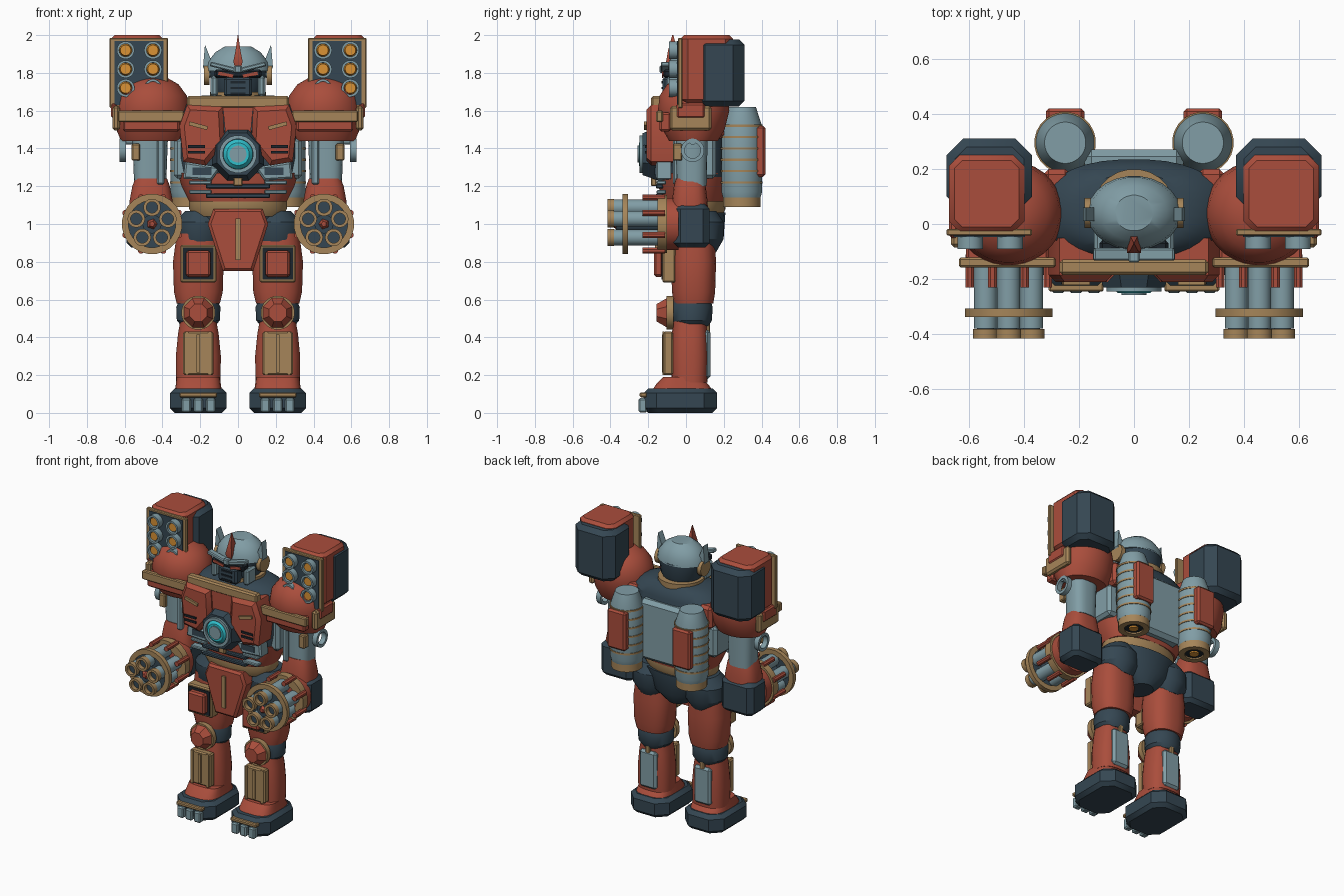
import bpy, bmesh
from math import cos, sin, pi, copysign, radians
from mathutils import Matrix, Vector

if "Cube" in bpy.data.objects:
    bpy.data.objects.remove(bpy.data.objects["Cube"], do_unlink=True)


def paint(name, *rgb):
    mat = bpy.data.materials.new(name)
    mat.use_nodes = True
    mat.diffuse_color = (*rgb, 1)
    mat.node_tree.nodes["Principled BSDF"].inputs["Base Color"].default_value = (*rgb, 1)
    return mat


red = paint("brick_red", .4, .075, .045)
navy = paint("navy_steel", .035, .062, .085)
steel = paint("pale_steel", .22, .34, .38)
brass = paint("dull_brass", .38, .235, .1)
cyan = paint("cyan_glow", .03, .52, .6)
amber = paint("amber_warhead", .7, .29, .035)
black = paint("dark_recess", .012, .018, .025)


def finish(bm, name, mat):
    bmesh.ops.recalc_face_normals(bm, faces=bm.faces[:])
    mesh = bpy.data.meshes.new(name)
    bm.to_mesh(mesh)
    bm.free()
    mesh.materials.append(mat)
    mesh.shade_smooth()
    mesh.set_sharp_from_angle(angle=radians(32))
    obj = bpy.data.objects.new(name, mesh)
    bpy.context.collection.objects.link(obj)
    return obj


def both(obj):
    """Mirror a left part to the right."""
    part = obj.name
    twin = obj.copy()
    twin.data = obj.data.copy()
    twin.data.transform(Matrix.Diagonal((-1, 1, 1, 1)))
    twin.data.flip_normals()
    bpy.context.collection.objects.link(twin)
    obj.name, twin.name = "left_" + part, "right_" + part


def chamfer(bm, edges, amount):
    if amount:
        bmesh.ops.bevel(bm, geom=edges, offset=amount, segments=1, affect='EDGES', clamp_overlap=True)


def box(name, centre, size, mat, bevel=0, corner=0, tilt=0):
    bm = bmesh.new()
    bmesh.ops.create_cube(bm, size=1, matrix=Matrix.Diagonal((*size, 1)))
    upright = [e for e in bm.edges if abs(e.verts[0].co.z - e.verts[1].co.z) > size[2] / 2]
    chamfer(bm, upright, corner)
    chamfer(bm, [e for e in bm.edges if e.calc_face_angle(0) > 1], bevel)
    bm.transform(Matrix.Translation(centre) @ Matrix.Rotation(radians(tilt), 4, 'Y'))
    return finish(bm, name, mat)


def loft(name, centre, sections, mat, axis='Z', steps=24, square=1, closed=False):
    """Join elliptical sections (height, radius, radius) along an axis; Y points forward."""
    bm = bmesh.new()
    rows = []
    for h, ra, rb in sections:
        row = []
        for i in range(steps):
            t = 2 * pi * (i + .5) / steps
            a = ra * copysign(abs(cos(t)) ** square, cos(t))
            b = rb * copysign(abs(sin(t)) ** square, sin(t))
            place = {'Z': (a, b, h), 'Y': (a, -h, b), 'X': (h, a, b)}[axis]
            row.append(bm.verts.new(Vector(place) + Vector(centre)))
        rows.append(row)
    for low, high in zip(rows, rows[1:] + (rows[:1] if closed else [])):
        for i in range(steps):
            j = (i + 1) % steps
            bm.faces.new((low[i], low[j], high[j], high[i]))
    if not closed:
        bm.faces.new(rows[0])
        bm.faces.new(rows[-1])
    return finish(bm, name, mat)


def disc(name, centre, radius, depth, mat, axis='Y', steps=24, end=None):
    tip = radius if end is None else end
    return loft(name, centre, [(-depth / 2, radius, radius), (depth / 2, tip, tip)], mat, axis, steps)


def ring(name, centre, outer, inner, depth, mat, axis='Y'):
    h = depth / 2
    shape = [(-h, outer, outer), (h, outer, outer), (h, inner, inner), (-h, inner, inner)]
    return loft(name, centre, shape, mat, axis, closed=True)


def plate(name, outline, front, depth, mat, bevel=0):
    """Extrude an outline in x and z backwards from its front."""
    bm = bmesh.new()
    face = bm.faces.new([bm.verts.new((x, front, z)) for x, z in outline])
    rest = bmesh.ops.extrude_face_region(bm, geom=[face])["geom"]
    moved = [v for v in rest if isinstance(v, bmesh.types.BMVert)]
    bmesh.ops.translate(bm, verts=moved, vec=(0, depth, 0))
    chamfer(bm, [e for e in bm.edges if all(abs(v.co.y - front) < .001 for v in e.verts)], bevel)
    return finish(bm, name, mat)


# Feet
both(box("foot_sole", (.21, -.03, .065), (.3, .39, .13), navy, bevel=.025, corner=.07))
both(loft("foot_upper", (.21, -.02, 0), [(.12, .125, .16), (.15, .12, .14), (.19, .115, .1)], red, square=.6))
both(box("toe_guard", (.21, -.225, .095), (.2, .04, .025), brass, bevel=.006))
for i in (-1, 0, 1):
    both(box("toe", (.21 + i * .065, -.228, .04), (.05, .045, .075), steel, bevel=.008))

# Shins
both(loft("shin", (.21, .02, 0), [(.16, .118, .095), (.3, .12, .1), (.42, .108, .095), (.52, .09, .085)], red, square=.75))
both(box("calf_panel", (.21, .1, .31), (.13, .06, .26), steel, bevel=.015))
both(box("calf_strut", (.21, .11, .4), (.035, .035, .31), brass, bevel=.006))
both(box("shin_plate", (.21, -.095, .315), (.16, .05, .23), brass, bevel=.008))
both(box("shin_rib", (.21, -.122, .315), (.02, .012, .2), brass))
for x in (.15, .27):
    both(box("shin_edge", (x, -.12, .315), (.018, .01, .23), brass))

# Knees
both(loft("knee_joint", (.21, .03, .53), [(-.07, .09, .09), (-.04, .115, .108), (.03, .118, .112), (.07, .1, .1)], navy))
both(disc("knee_ring", (.21, -.085, .53), .09, .035, brass))
both(disc("knee_cap", (.21, -.125, .53), .088, .06, red, steps=8, end=.05))

# Thighs
both(loft("thigh", (.21, .04, 0), [(.58, .115, .105), (.64, .13, .115), (.8, .135, .12), (.95, .115, .11)], red, square=.8))
both(box("thigh_frame", (.21, -.09, .79), (.19, .07, .2), brass, bevel=.008))
both(box("thigh_recess", (.21, -.126, .79), (.16, .008, .17), black))
both(box("thigh_box", (.21, -.145, .79), (.13, .05, .14), red, bevel=.012))

# Hips and pelvis
both(loft("hip_joint", (.2, .06, .97), [(-.12, .09, .1), (-.05, .14, .14), (.04, .14, .14), (.1, .08, .1)], navy))
loft("pelvis", (0, .06, 0), [(.84, .08, .09), (.92, .2, .14), (1.06, .27, .15)], navy)
plate("hip_shield", [(-.08, .75), (.08, .75), (.16, 1), (.13, 1.08), (-.13, 1.08), (-.16, 1)], -.15, .12, red, bevel=.015)
box("hip_shield_strip", (0, -.155, .92), (.025, .018, .22), brass)
loft("waist_band", (0, .04, 0), [(1.04, .24, .15), (1.08, .26, .17), (1.12, .26, .17)], brass, steps=32)

# Abdomen
loft("abdomen", (0, .04, 0), [(1.12, .26, .17), (1.2, .3, .185), (1.27, .32, .19)], red, steps=32, square=.85)
for z in (1.15, 1.2):
    box("abdomen_slat", (0, -.14, z), (.34, .04, .025), navy, bevel=.006)
    both(box("abdomen_vent", (.2, -.13, z + .02), (.12, .05, .02), steel, bevel=.005))
box("abdomen_clasp", (0, -.17, 1.23), (.05, .03, .06), brass, bevel=.006)

# Torso
loft("torso", (0, .05, 0), [(1.25, .31, .18), (1.35, .33, .185), (1.6, .33, .185), (1.65, .27, .16), (1.68, .19, .13)],
     navy, steps=32, square=.85)
both(box("torso_side", (.29, .06, 1.35), (.1, .2, .22), steel, bevel=.02))
both(box("torso_flank", (.28, .12, 1.53), (.1, .16, .16), red, bevel=.02))

# Chest
both(plate("chest_panel", [(.08, 1.62), (.27, 1.63), (.31, 1.52), (.29, 1.33), (.17, 1.31), (.07, 1.43)], -.21, .16, red, bevel=.025))
plate("chest_centre", [(-.08, 1.62), (.08, 1.62), (.06, 1.4), (-.06, 1.4)], -.18, .1, red)
both(plate("lower_rib", [(.09, 1.3), (.28, 1.33), (.29, 1.24), (.14, 1.23)], -.16, .08, steel, bevel=.01))
both(box("lower_rib_slot", (.19, -.162, 1.28), (.1, .008, .04), navy))
for z in (1.38, 1.41):
    both(box("chest_vent", (.22, -.212, z), (.09, .012, .014), black))
both(box("chest_trim", (.21, -.212, 1.52), (.1, .02, .02), brass, tilt=-15))
box("collar_bar", (0, -.157, 1.645), (.54, .055, .065), brass, bevel=.01)

# Reactor
disc("reactor_housing", (0, -.19, 1.37), .15, .08, navy, steps=8, end=.12)
ring("reactor_ring", (0, -.23, 1.37), .1, .08, .03, steel)
disc("reactor_glow", (0, -.235, 1.37), .088, .03, cyan, end=.06)
disc("reactor_core", (0, -.25, 1.37), .045, .015, steel)

# Head
ring("neck_collar", (0, .05, 1.68), .15, .1, .04, brass, axis='Z')
loft("head_base", (0, .04, 0), [(1.66, .1, .1), (1.72, .14, .13), (1.82, .155, .135)], navy)
loft("helmet", (0, .04, 0), [(1.81, .17, .135), (1.86, .16, .13), (1.91, .12, .1), (1.94, .07, .065)], steel)
box("face_mask", (0, -.085, 1.725), (.15, .08, .11), navy, bevel=.015)
for z in (1.69, 1.72, 1.75):
    box("mouth_slat", (0, -.127, z), (.08, .008, .012), black)
box("visor", (0, -.09, 1.795), (.25, .06, .045), black, bevel=.01)
both(box("eye", (.065, -.122, 1.79), (.08, .008, .018), red, tilt=-12))
both(box("brow", (.075, -.11, 1.83), (.15, .045, .025), steel, bevel=.006, tilt=-14))
both(box("cheek_guard", (.125, -.05, 1.73), (.04, .1, .11), steel, bevel=.012))
both(disc("ear_cup", (.165, .04, 1.79), .055, .03, brass, axis='X'))
both(plate("ear_fin", [(.15, 1.77), (.185, 1.83), (.175, 1.95), (.135, 1.85)], .01, .05, steel))
loft("crest", (0, -.07, 0), [(1.8, .012, .02), (1.86, .035, .05), (1.92, .018, .035), (2, .002, .004)], red, steps=4)
box("crest_mount", (0, -.12, 1.82), (.04, .04, .04), steel, bevel=.006)

# Shoulders
both(loft("shoulder", (.455, .04, 0), [(1.44, .165, .13), (1.5, .19, .165), (1.6, .2, .19), (1.68, .185, .18),
                                       (1.74, .14, .14), (1.78, .07, .07)], red, steps=32))
both(box("shoulder_plate", (.46, -.14, 1.57), (.35, .035, .06), brass, bevel=.006))
both(box("shoulder_backing", (.46, -.11, 1.54), (.3, .06, .1), red, bevel=.01))
both(box("shoulder_side_plate", (.645, .025, 1.56), (.04, .22, .13), brass, bevel=.012))
both(box("shoulder_side_cap", (.655, .025, 1.6), (.035, .15, .08), red, bevel=.01))

# Missile pods
both(box("missile_pod_shell", (.525, .175, 1.8), (.31, .27, .355), navy, bevel=.03, corner=.06))
both(box("missile_pod_core", (.535, .11, 1.82), (.275, .28, .36), red, bevel=.02, corner=.04))
both(box("missile_frame", (.525, -.03, 1.8), (.31, .025, .37), brass, bevel=.005))
both(box("missile_panel", (.525, -.043, 1.8), (.26, .008, .34), navy))
for x in (.45, .595):
    for z in (1.72, 1.82, 1.92):
        both(ring("missile_tube", (x, -.065, z), .047, .034, .05, steel))
        both(disc("missile_tip", (x, -.06, z), .035, .04, amber, end=.028))

# Upper arms
both(loft("upper_arm", (.465, .03, 0), [(1.2, .085, .08), (1.47, .095, .085)], steel, square=.7))
both(box("arm_piston", (.41, -.05, 1.33), (.04, .04, .24), steel, bevel=.008))
both(box("arm_bracket", (.54, -.045, 1.38), (.045, .05, .09), brass, bevel=.006))
both(ring("arm_ring", (.61, .035, 1.39), .062, .042, .035, steel, axis='X'))
both(disc("arm_ring_axle", (.58, .035, 1.44), .02, .08, steel, axis='X'))

# Forearms
both(loft("forearm", (.46, .02, 0), [(.98, .12, .1), (1.12, .115, .095), (1.2, .1, .085), (1.24, .085, .075)], red, square=.7))
both(box("forearm_guard", (.465, .03, .99), (.25, .19, .23), navy, bevel=.025, corner=.035))

# Rotary guns
GUN_X, GUN_Z = .455, 1
both(disc("gun_housing", (GUN_X, -.09, GUN_Z), .14, .1, red))
both(ring("gun_collar", (GUN_X, -.125, GUN_Z), .155, .1, .05, brass))
both(disc("gun_core", (GUN_X, -.24, GUN_Z), .05, .26, navy))
both(disc("gun_hub", (GUN_X, -.375, GUN_Z), .035, .03, red, steps=5, end=.015))
both(ring("gun_band", (GUN_X, -.322, GUN_Z), .16, .125, .03, brass))
both(disc("gun_band_web", (GUN_X, -.322, GUN_Z), .13, .012, navy))
for i in range(5):
    turn = pi / 2 + i * 2 * pi / 5
    x, z = GUN_X + .088 * cos(turn), GUN_Z + .088 * sin(turn)
    both(disc("gun_barrel", (x, -.24, z), .042, .28, steel))
    both(ring("gun_muzzle", (x, -.398, z), .046, .03, .035, brass))
    both(disc("gun_bore", (x, -.382, z), .031, .008, navy))
for i in range(8):
    turn = (i + .5) * pi / 4
    x, z = GUN_X + .153 * cos(turn), GUN_Z + .153 * sin(turn)
    both(disc("gun_lug", (x, -.17, z), .017, .12, red, steps=8))

# Backpack
box("backpack", (0, .215, 1.36), (.36, .11, .42), steel, bevel=.025)
both(box("tank_mount", (.2, .24, 1.36), (.1, .08, .3), steel, bevel=.01))
TANK = (.25, .295, 0)
both(loft("tank", TANK, [(1.14, .1, .1), (1.17, .108, .108), (1.52, .108, .108), (1.62, .075, .075)], steel, steps=32))
for i in range(6):
    both(ring("tank_band", (.25, .295, 1.22 + i * .06), .112, .1, .012, brass, axis='Z'))
both(ring("tank_nozzle", (.25, .295, 1.12), .1, .06, .06, brass, axis='Z'))
both(disc("nozzle_throat", (.25, .295, 1.12), .065, .04, black, axis='Z'))
both(disc("nozzle_core", (.25, .295, 1.1), .03, .02, amber, axis='Z'))
both(box("tank_pack", (.25, .39, 1.385), (.14, .06, .27), red, bevel=.012))
